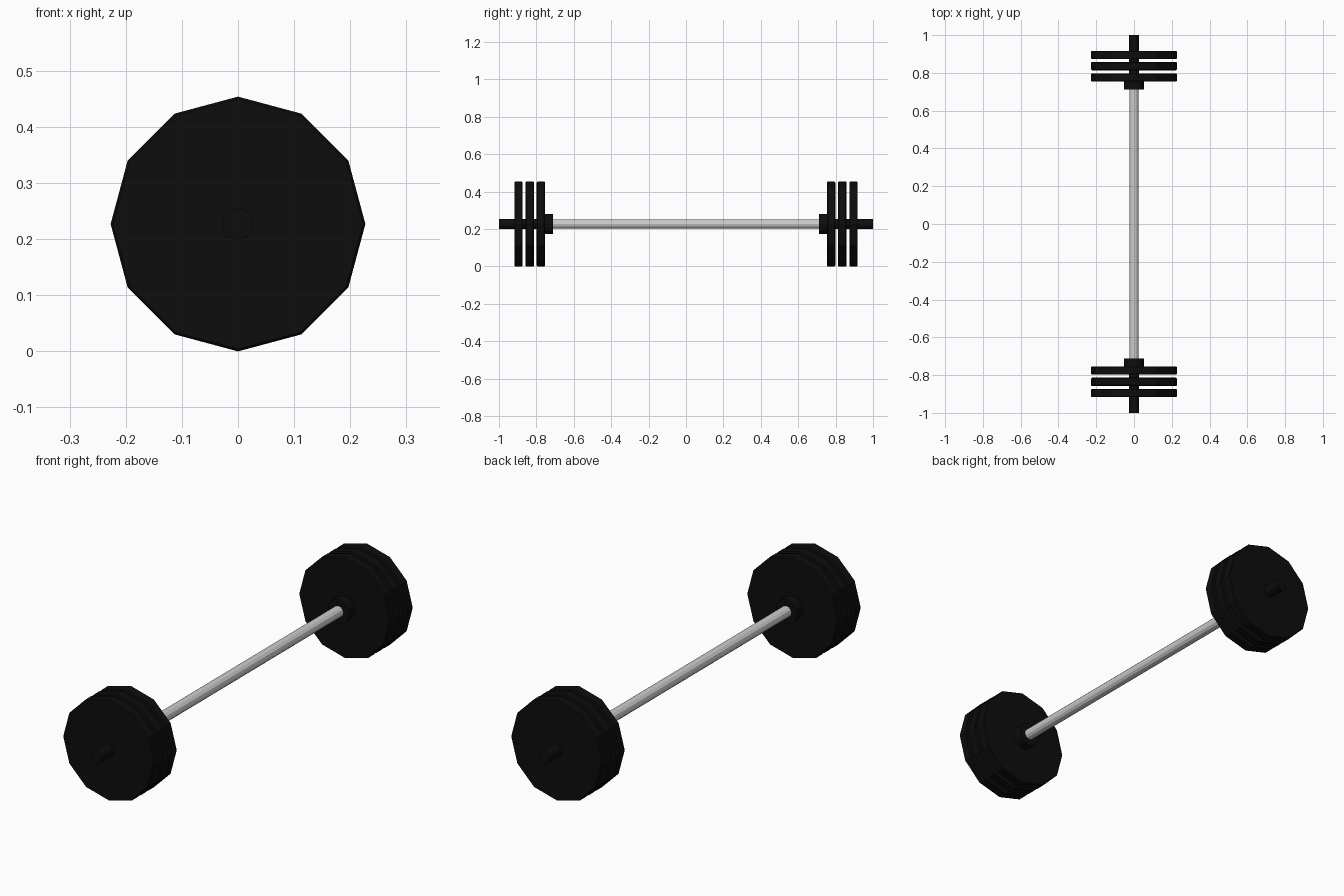
import bpy
from math import radians

if "Cube" in bpy.data.objects:
    bpy.data.objects.remove(bpy.data.objects["Cube"])

R = 0.227            # plate radius, also the height of the bar axis
black = bpy.data.materials.new("black_rubber")
black.diffuse_color = (0.004, 0.004, 0.004, 1)
black.use_nodes = True
black.node_tree.nodes["Principled BSDF"].inputs["Base Color"].default_value = black.diffuse_color


def rod(name, radius, y0, y1, sides, mat=None, bevel=0.0, smooth=False):
    """Cylinder lying along y between y0 and y1."""
    bpy.ops.mesh.primitive_cylinder_add(
        vertices=sides, radius=radius, depth=abs(y1 - y0),
        location=(0, (y0 + y1) / 2, R), rotation=(radians(90), 0, 0))
    ob = bpy.context.object
    ob.name = name
    if mat:
        ob.data.materials.append(mat)
    if bevel:
        mod = ob.modifiers.new("edge_bevel", 'BEVEL')
        mod.width = bevel
        mod.segments = 1
        mod.limit_method = 'ANGLE'
        mod.angle_limit = radians(60)
    if smooth:
        bpy.ops.object.shade_smooth_by_angle(angle=radians(40))
    return ob


# Grip bar
rod("grip_bar", 0.025, -0.72, 0.72, 12)

for side, s in (("front", -1), ("back", 1)):
    # Stop collar and loading sleeve
    rod(f"{side}_collar", 0.053, s * 0.711, s * 0.762, 16, black)
    rod(f"{side}_sleeve", 0.0275, s * 0.74, s * 1.0, 16, black)
    # Three weight plates
    for i in range(3):
        y = 0.754 + i * 0.0595
        rod(f"{side}_plate_{i + 1}", R, s * y, s * (y + 0.044), 12, black, bevel=0.004)
